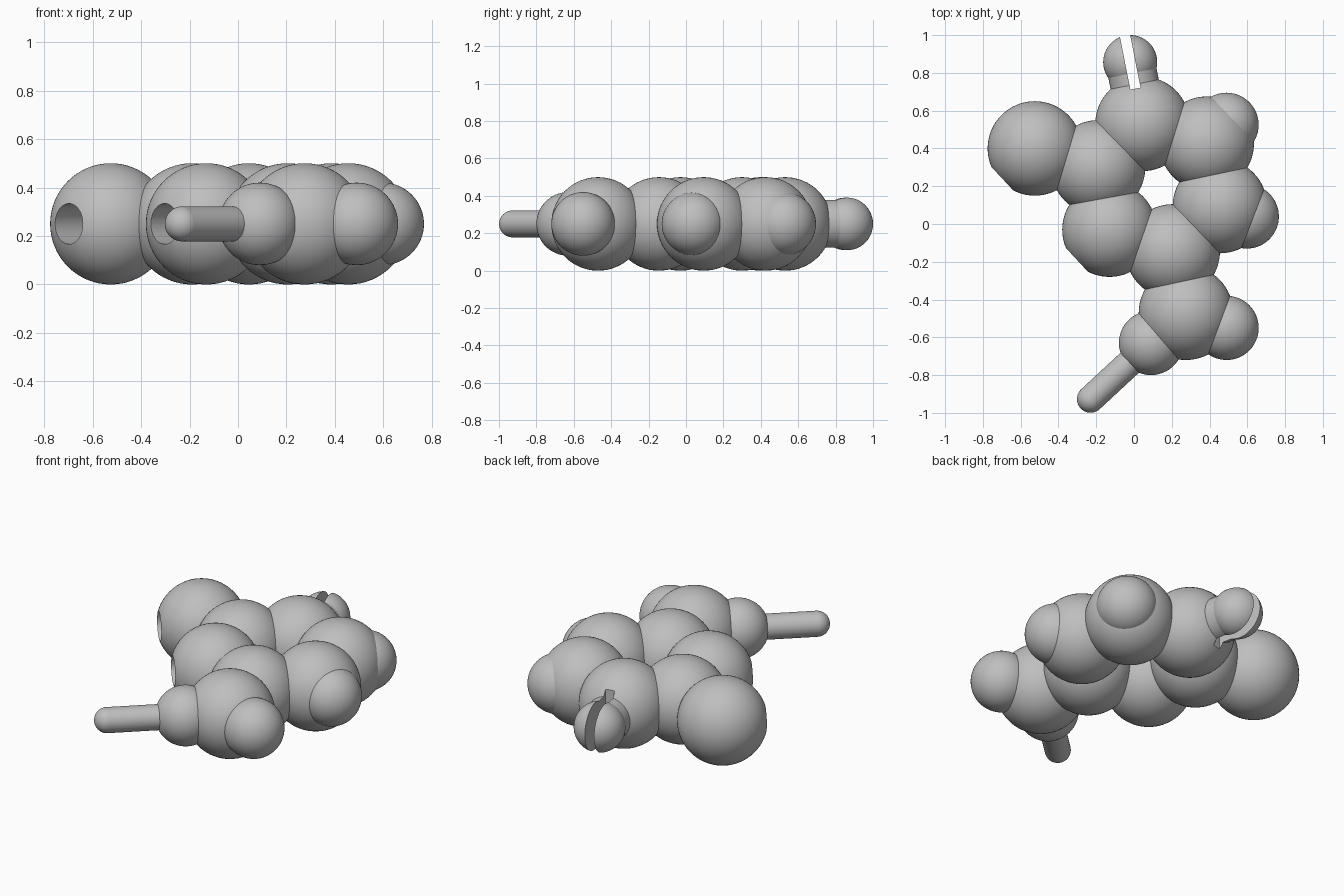
import bpy
import math
from mathutils import Vector

cube = bpy.data.objects.get("Cube")
if cube:
    bpy.data.objects.remove(cube, do_unlink=True)

MID = 0.25      # height of the flat layout plane
BIG = 0.25      # ring ball radius
SMALL = 0.17    # side ball radius

grey = bpy.data.materials.new("plain grey")
grey.use_nodes = True
colour = (0.52, 0.52, 0.52, 1)
grey.diffuse_color = colour
grey.node_tree.nodes["Principled BSDF"].inputs["Base Color"].default_value = colour


def finish(name):
    ob = bpy.context.object
    ob.name = name
    ob.data.materials.append(grey)
    return ob


def ball(name, x, y, radius):
    bpy.ops.mesh.primitive_uv_sphere_add(segments=64, ring_count=32, radius=radius,
                                         location=(x, y, MID))
    return finish(name)


def rod(name, start, end, radius):
    axis = end - start
    bpy.ops.mesh.primitive_cylinder_add(vertices=48, radius=radius, depth=axis.length,
                                        location=(start + end) / 2,
                                        rotation=axis.to_track_quat('Z', 'Y').to_euler())
    return finish(name)


def cut(ob, cutter):
    mod = ob.modifiers.new("cut", 'BOOLEAN')
    mod.operation = 'DIFFERENCE'
    mod.solver = 'EXACT'
    mod.object = cutter
    bpy.context.view_layer.objects.active = ob
    bpy.ops.object.modifier_apply(modifier=mod.name)


parts = {}

# Large balls: closed ring of six, plus two branches
for name, x, y in (
    ("ring_ball_left_back", 0.385, 0.425),
    ("ring_ball_left", 0.455, 0.095),
    ("ring_ball_front", 0.205, -0.145),
    ("ring_ball_right_front", -0.13, -0.03),
    ("ring_ball_right", -0.19, 0.30),
    ("ring_ball_back", 0.045, 0.53),
    ("branch_ball_right", -0.525, 0.40),
    ("branch_ball_front", 0.275, -0.47),
):
    parts[name] = ball(name, x, y, BIG)

# Small balls on the outside
for name, x, y in (
    ("side_ball_back", 0.49, 0.525),
    ("side_ball_middle", 0.597, 0.04),
    ("side_ball_front", 0.49, -0.55),
    ("peg_ball", 0.09, -0.63),
):
    parts[name] = ball(name, x, y, SMALL)

# Round-ended peg
peg_start = parts["peg_ball"].location.copy()
peg_end = Vector((-0.23, -0.927, MID))
parts["peg"] = rod("peg", peg_start, peg_end, 0.072)
parts["peg_tip"] = ball("peg_tip", peg_end.x, peg_end.y, 0.072)
peg_dir = (peg_end - peg_start).normalized()

# Split snap connector on the back
hub = parts["ring_ball_back"].location.copy()
knob = Vector((-0.02, 0.857, MID))
snap_dir = (knob - hub).normalized()
parts["snap_neck"] = rod("snap_neck", hub + snap_dir * 0.2, knob, 0.13)
parts["snap_knob"] = ball("snap_knob", knob.x, knob.y, 0.143)

bpy.ops.mesh.primitive_cube_add(size=1, location=hub + snap_dir * 0.44,
                                rotation=(0, 0, math.atan2(-snap_dir.x, snap_dir.y)))
slot = finish("slot_cutter")
slot.scale = (0.055, 0.5, 0.8)
slot.hide_render = True
bpy.context.view_layer.update()
for name in ("ring_ball_back", "snap_neck", "snap_knob"):
    cut(parts[name], slot)
bpy.data.objects.remove(slot, do_unlink=True)

# Peg sockets, parallel to the peg
for name in ("branch_ball_right", "ring_ball_right_front"):
    centre = parts[name].location.copy()
    drill = rod("socket_cutter", centre, centre + peg_dir * 0.4, 0.084)
    drill.hide_render = True
    bpy.context.view_layer.update()
    cut(parts[name], drill)
    bpy.data.objects.remove(drill, do_unlink=True)

# Smooth shading with crisp cut edges
bpy.ops.object.select_all(action='DESELECT')
for ob in parts.values():
    ob.select_set(True)
    bpy.context.view_layer.objects.active = ob
bpy.ops.object.shade_smooth_by_angle(angle=math.radians(35))
